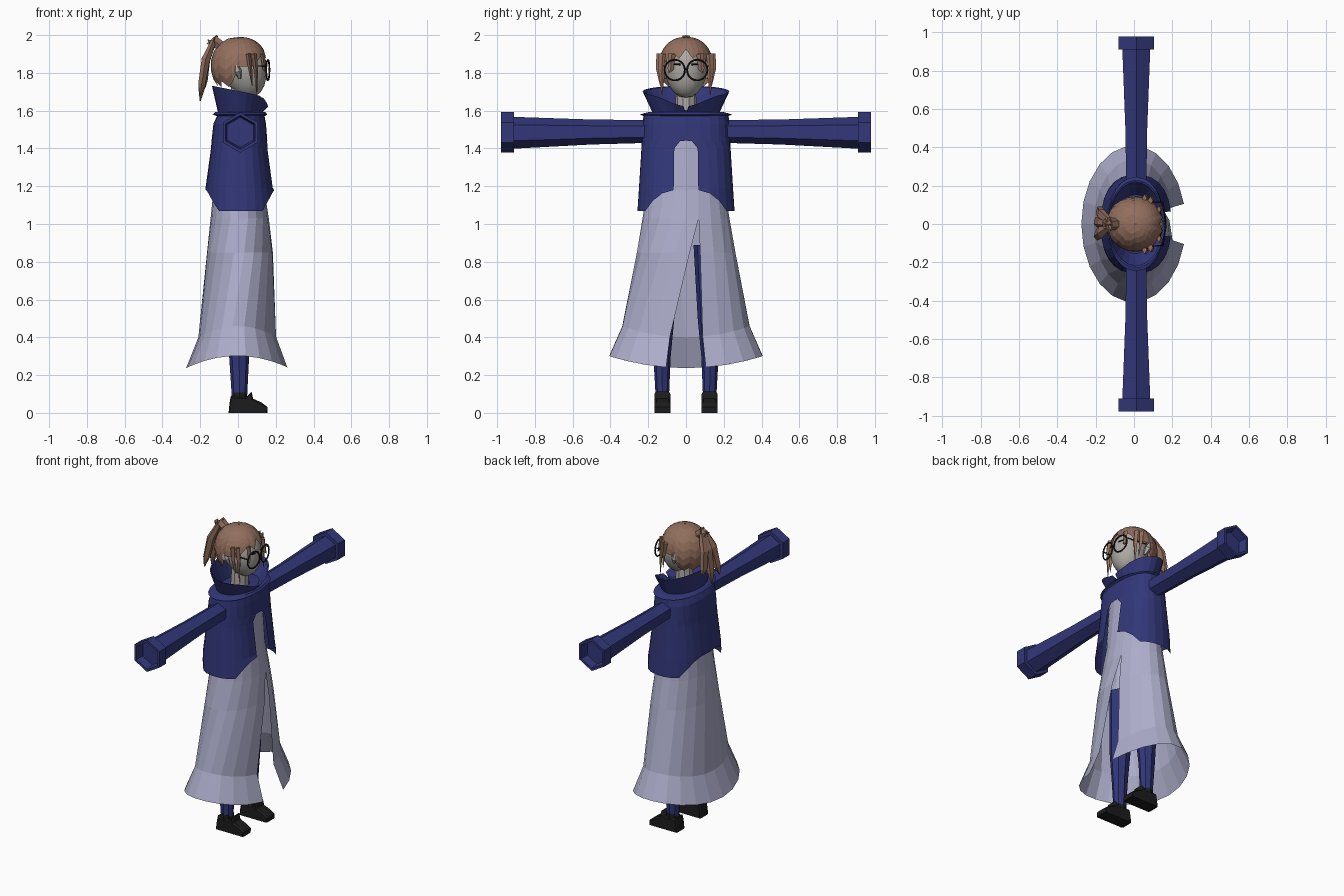
import bpy, bmesh
from math import sin, cos, asin, acos, pi, tau, copysign
from mathutils import Vector

if "Cube" in bpy.data.objects:
    bpy.data.objects.remove(bpy.data.objects["Cube"])


def material(name, r, g, b):
    m = bpy.data.materials.new(name)
    m.diffuse_color = (r, g, b, 1)
    m.use_nodes = True
    m.node_tree.nodes["Principled BSDF"].inputs["Base Color"].default_value = m.diffuse_color
    return m


BLUE = material("blue_cloth", .032, .038, .19)
PALE = material("pale_cloth", .42, .42, .60)
HAIR = material("hair_brown", .29, .16, .11)
SKIN = material("skin", .42, .40, .37)
BLACK = material("black", .012, .012, .012)


def loft(name, rows, mat, closed=True, caps=False):
    """Skin a list of equal-length point rows."""
    bm = bmesh.new()
    grid = [[bm.verts.new(p) for p in row] for row in rows]
    n = len(rows[0])
    for a, b in zip(grid, grid[1:]):
        for i in range(n if closed else n - 1):
            j = (i + 1) % n
            bm.faces.new((a[i], a[j], b[j], b[i]))
    if caps:
        bm.faces.new(grid[0])
        bm.faces.new(grid[-1])
    bmesh.ops.remove_doubles(bm, verts=bm.verts, dist=.0005)
    bmesh.ops.recalc_face_normals(bm, faces=bm.faces)
    me = bpy.data.meshes.new(name)
    bm.to_mesh(me)
    bm.free()
    ob = bpy.data.objects.new(name, me)
    me.materials.append(mat)
    bpy.context.collection.objects.link(ob)
    return ob


def spow(v, e):
    return copysign(abs(v) ** (2 / e), v)


def oval(back, front, ry, left=0, right=0, e=2.0, n=24):
    """Angles and xy points round an oval, from front edge y=right round to y=left."""
    a0 = asin(spow(right / ry, 4 / e))
    a1 = tau + asin(spow(left / ry, 4 / e))
    cx, rx = (front + back) / 2, (front - back) / 2
    out = []
    for i in range(n + 1):
        a = a0 + (a1 - a0) * i / n
        out.append((a, cx + rx * spow(cos(a), e), ry * spow(sin(a), e)))
    return out


def tube(name, path, radii, mat, sides=5, flat=1.0):
    """Low-poly tube along a path."""
    pts = [Vector(p) for p in path]
    rows = []
    for i, p in enumerate(pts):
        d = (pts[min(i + 1, len(pts) - 1)] - pts[max(i - 1, 0)]).normalized()
        u = d.cross(Vector((1, 0, .01))).normalized()
        v = d.cross(u)
        rows.append([p + radii[i] * (u * cos(tau * k / sides) + v * flat * sin(tau * k / sides))
                     for k in range(sides)])
    return loft(name, rows, mat, caps=True)


# Long dress with a slanted front slit and dipping hem
# z, back, front, half width, slit left, slit right, rise at sides
dress = [(1.50, -.10, .12, .18, .067, .067, 0),
         (1.18, -.13, .14, .205, .067, .067, 0),
         (1.03, -.145, .163, .23, .067, .067, 0),
         (.85, -.165, .185, .262, .02, .075, 0),
         (.40, -.21, .208, .34, -.085, .088, .06),
         (.237, -.275, .27, .41, -.105, .105, .065)]
loft("dress", [[(x, y, z + k * sin(a) ** 2) for a, x, y in oval(b, f, w, l, r, n=20)]
               for z, b, f, w, l, r, k in dress], PALE, closed=False)

# Jacket with an arched opening in front and lower side flaps
jacket = [(1.575, -.11, .14, .225, 0), (1.53, -.13, .148, .23, 0), (1.441, -.14, .155, .235, 0),
          (1.44, -.14, .155, .235, .03), (1.40, -.143, .158, .237, .062),
          (1.19, -.172, .187, .25, .065)]
rows = [[(x, y, z) for a, x, y in oval(b, f, w, -g, g, 2.4)] for z, b, f, w, g in jacket]
rows.append([(x, y, max(1.07, min(1.18, 1.07 + (abs(x - .012) - .12) * 1.9)))
             for a, x, y in oval(-.173, .195, .258, -.065, .065, 2.4)])
loft("jacket", rows, BLUE, closed=False)

# Shoulder yoke closing the jacket up to the neck
yoke = [(1.57, -.11, .14, .22), (1.58, -.135, .155, .245), (1.592, -.12, .145, .2), (1.60, -.04, .07, .06)]
loft("shoulder_yoke", [[(x, y, z) for a, x, y in oval(b, f, w, e=2.2)]
                       for z, b, f, w in yoke], BLUE, closed=False)

# Flared stand-up collar with a front notch
low = [(x, y, 1.585) for a, x, y in oval(-.105, .125, .175, -.004, .004)]
top = [(x, y, 1.702 - .03 * cos(a) - .05 * max(0, cos(a)) ** 8)
       for a, x, y in oval(-.138, .16, .23, -.012, .012)]
inner = [(x * .95, y * .95, z - .004) for x, y, z in top]
inner_low = [(x * .88, y * .88, z + .008) for x, y, z in low]
loft("collar", [low, top, inner, inner_low], BLUE, closed=False)

# Hexagonal sleeves with a hollow cuff
sleeve = [(.18, 1.49, .06), (.5, 1.487, .066), (.91, 1.483, .084), (.91, 1.485, .107),
          (.98, 1.485, .107), (.98, 1.485, .09), (.925, 1.485, .08)]
for s, side in ((1, "left"), (-1, "right")):
    loft(side + "_sleeve", [[(.012 + r * sin(k * pi / 3), s * y, z + r * cos(k * pi / 3))
                             for k in range(6)] for y, z, r in sleeve], BLUE, caps=True)

# Legs and shoes
shoe = [(-.05, 0), (.155, 0), (.157, .03), (.125, .055), (.08, .075), (.072, .112),
        (.045, .085), (-.038, .09), (-.045, .05)]
for s, side in ((1, "left"), (-1, "right")):
    tube(side + "_leg", [(.01, s * .108, .89), (.008, s * .122, .5), (.006, s * .127, .3),
                         (.008, s * .125, .06)], [.068, .06, .046, .034], BLUE, 8, 1.15)
    rows = [[(x + (.004 if x < 0 else -.004) * t, s * (.125 + w), z * (1 - .12 * t)) for x, z in shoe]
            for w, t in ((-.043, 1), (-.032, 0), (.032, 0), (.043, 1))]
    loft(side + "_shoe", rows, BLACK, caps=True)
    tube(side + "_ankle_cuff", [(.008, s * .125, .06), (.008, s * .125, .108)], [.042, .04],
         BLACK, 8)

# Neck and head
tube("neck", [(.01, 0, 1.56), (.015, 0, 1.74)], [.058, .052], SKIN, 10)
rows = []
for i in range(11):
    p = max(.01, pi * i / 10)
    taper = 1 - .1 * max(0, -cos(p))
    rows.append([(.035 + .02 * max(0, -cos(p)) + .117 * sin(p) ** .85 * cos(a) * taper,
                  .113 * sin(p) ** .9 * sin(a) * taper, 1.82 + .152 * cos(p))
                 for a in [tau * k / 16 for k in range(16)]])
ob = loft("head", rows, SKIN)
for poly in ob.data.polygons:
    poly.use_smooth = True


# Hair cap with a jagged fringe
def hairline(k, n):
    c = cos(tau * k / n)
    if c > .6:
        return 1.875 + (.03 if k % 2 == 0 else 0) + (.02 if k == 0 else 0)
    if c > -.2:
        return 1.835
    return 1.725 + .03 * (k % 2)


N = 24
rows = []
for i in range(8):
    row = []
    for k in range(N):
        a = tau * k / N
        p = max(.01, acos((hairline(k, N) - 1.837) / .153) * i / 7)
        r = sin(p) ** .85
        row.append((.007 + .152 * r * cos(a), .145 * r * sin(a), 1.837 + .153 * cos(p)))
    rows.append(row)
loft("hair_cap", rows, HAIR)

# Side locks, fringe tips and ears
for s, side in ((1, "left"), (-1, "right")):
    for j, (x0, y0, x1, y1, z1, w) in enumerate(((.085, .122, .10, .128, 1.68, .024),
                                                 (.055, .135, .075, .135, 1.73, .022),
                                                 (.13, .075, .148, .09, 1.80, .02))):
        tube(f"{side}_lock_{j}", [(x0, s * y0, 1.90), (x0 + .01, s * (y0 + .006), 1.82), (x1, s * y1, z1)],
             [w, w * .8, .002], HAIR, 4, .6)
    tube(side + "_ear", [(.01, s * .112, 1.77), (-.002, s * .128, 1.81), (-.012, s * .135, 1.855)],
         [.008, .022, .004], SKIN, 5)

# Ponytail
tube("ponytail_knot", [(-.09, 0, 1.94), (-.125, 0, 1.97), (-.15, 0, 1.955)], [.03, .034, .03], HAIR, 6)
tube("ponytail_tuft", [(-.14, 0, 1.94), (-.11, 0, 1.998)], [.03, .006], HAIR, 4)
for j, (x, y, z) in enumerate(((-.175, .08, 1.72), (-.20, .012, 1.65), (-.20, -.07, 1.68))):
    tube(f"ponytail_strand_{j}", [(-.13, y * .2, 1.965), (-.17, y * .6, 1.87),
                                  (x * .5 - .092, y * .85, z * .5 + .9), (x, y, z)],
         [.022, .034, .028, .004], HAIR, 5, .7)

# Round glasses, brows and eyes
for s, side in ((1, "left"), (-1, "right")):
    bpy.ops.mesh.primitive_torus_add(major_radius=.054, minor_radius=.005, major_segments=20,
                                     minor_segments=5, location=(.158, s * .06, 1.815),
                                     rotation=(0, pi / 2, s * .15))
    ob = bpy.context.object
    ob.name = side + "_glasses_rim"
    ob.data.materials.append(BLACK)
    tube(side + "_temple", [(.15, s * .112, 1.835), (.01, s * .122, 1.84)], [.004, .004], BLACK, 4)
    tube(side + "_brow", [(.147, s * .03, 1.845), (.132, s * .075, 1.847)], [.005, .004], BLACK, 4)
tube("glasses_bridge", [(.162, -.008, 1.82), (.162, .008, 1.82)], [.005, .005], BLACK, 4)
